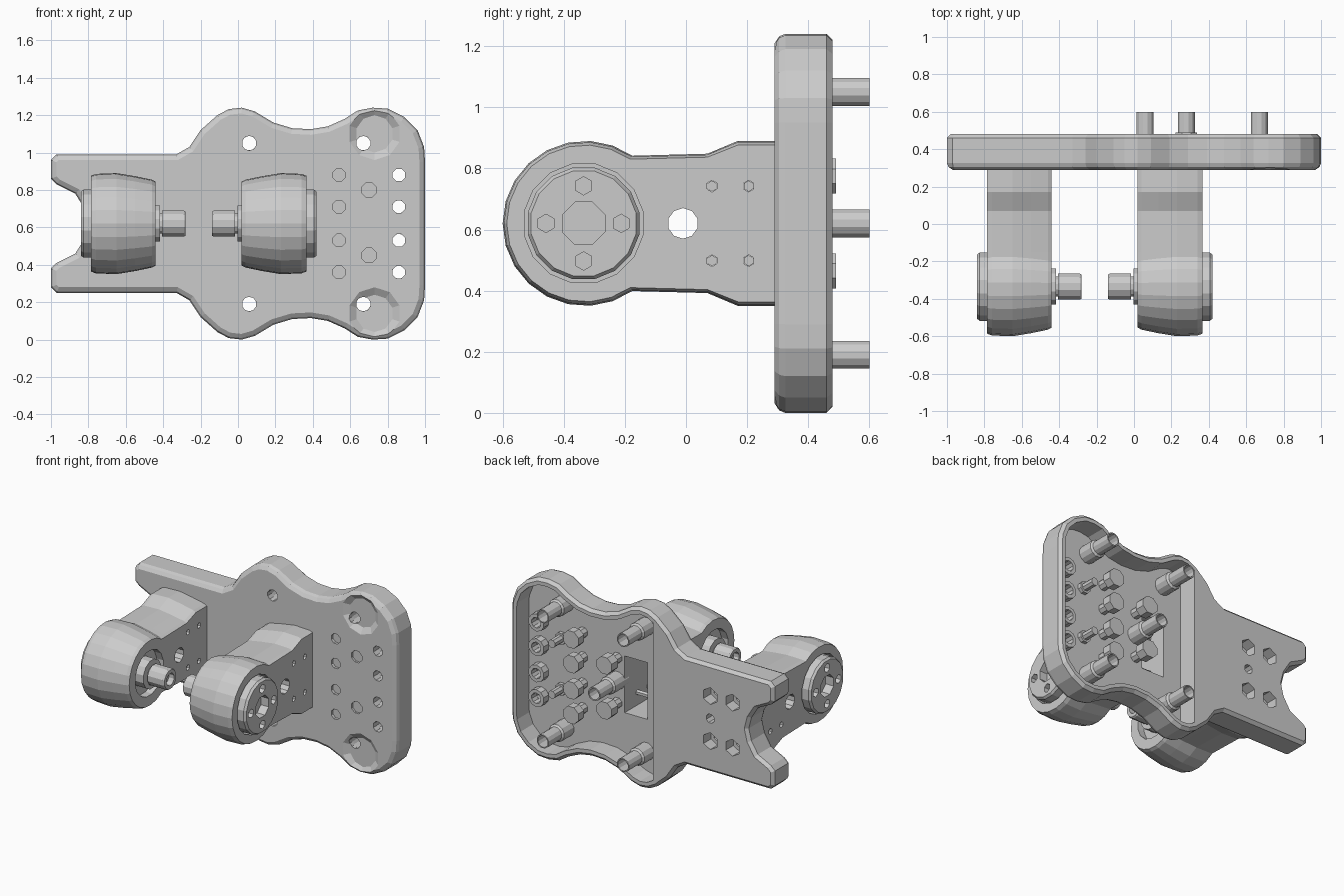
import bpy, bmesh, math
from mathutils import Vector

if "Cube" in bpy.data.objects:
    bpy.data.objects.remove(bpy.data.objects["Cube"])

ZC = 0.62          # height of the horizontal symmetry line
XM = -0.21         # mirror plane between the two arms


def loft(name, rings, wrap=False):
    """Skin rings of points; cap the ends, or wrap last ring to first."""
    bm = bmesh.new()
    vs = [[bm.verts.new(p) for p in r] for r in rings]
    n = len(rings[0])
    for i in range(len(vs) if wrap else len(vs) - 1):
        a, b = vs[i], vs[(i + 1) % len(vs)]
        for j in range(n):
            k = (j + 1) % n
            bm.faces.new((a[j], a[k], b[k], b[j]))
    if not wrap:
        bm.faces.new(vs[0])
        bm.faces.new(vs[-1])
    bmesh.ops.recalc_face_normals(bm, faces=bm.faces)
    me = bpy.data.meshes.new(name)
    bm.to_mesh(me)
    bm.free()
    ob = bpy.data.objects.new(name, me)
    bpy.context.collection.objects.link(ob)
    return ob


def lathe(name, axis, c, prof, n=12, wrap=False):
    """Revolve (radius, position) pairs round an x or y axis through c."""
    rings = []
    for r, t in prof:
        ring = []
        for i in range(n):
            a = 2 * math.pi * (i + 0.5) / n
            p, q = c[0] + r * math.cos(a), c[1] + r * math.sin(a)
            ring.append((t, p, q) if axis == 'x' else (p, t, q))
        rings.append(ring)
    return loft(name, rings, wrap)


def cyl(name, axis, c, r, t0, t1, n=10):
    return lathe(name, axis, c, [(r, t0), (r, t1)], n)


def box(name, x0, x1, y0, y1, z0, z1):
    return loft(name, [[(x0, y, z0), (x1, y, z0), (x1, y, z1), (x0, y, z1)] for y in (y0, y1)])


def cut(ob, cutters):
    """Subtract all cutters, bake the result, remove the cutters."""
    for c in cutters:
        m = ob.modifiers.new("cut", 'BOOLEAN')
        m.operation, m.solver, m.object = 'DIFFERENCE', 'EXACT', c
    dg = bpy.context.evaluated_depsgraph_get()
    me = bpy.data.meshes.new_from_object(ob.evaluated_get(dg))
    ob.modifiers.clear()
    ob.data = me
    for c in cutters:
        bpy.data.objects.remove(c)


def inset(pts, d):
    """Move a clockwise outline inwards by d."""
    out = []
    for i, p in enumerate(pts):
        p = Vector(p)
        e0 = (p - Vector(pts[i - 1])).normalized()
        e1 = (Vector(pts[(i + 1) % len(pts)]) - p).normalized()
        n0, n1 = Vector((e0.y, -e0.x)), Vector((e1.y, -e1.x))
        m = (n0 + n1).normalized()
        out.append(p + m * d / max(0.5, m.dot(n0)))
    return out


# plate outline: upper half, mirrored to the lower half
upper = [(-.80, .62), (-.82, .70), (-.87, .78), (-.97, .83), (-1, .86), (-1, .96), (-.97, .99),
         (-.33, .99), (-.26, 1.03), (-.20, 1.12), (-.11, 1.20), (-.05, 1.232), (.02, 1.24), (.09, 1.22),
         (.19, 1.16), (.29, 1.13), (.39, 1.125), (.48, 1.14), (.57, 1.18), (.64, 1.225), (.72, 1.24),
         (.80, 1.235), (.89, 1.19), (.96, 1.12), (.995, 1.03), (1, .95)]
outline = upper + [(x, 2 * ZC - z) for x, z in upper[:0:-1]]
plate = loft("base_plate", [[(p[0], y, p[1]) for p in inset(outline, d)]
             for y, d in ((.29, .03), (.305, .008), (.325, 0), (.46, 0), (.48, .02))])

# rear pocket, arm opening and holes in the plate
pocket = [p for p in inset(outline, .045) if p[0] > -.12]
OPEN = (.05, .225, .04, .42, .41, .80)
posts = [(x, z) for x in (.06, .67) for z in (.19, 1.05)]
rows = (.36, .53, .71, .88)
cuts = [loft("c", [[(p[0], y, p[1]) for p in pocket] for y in (.345, .6)]), box("c", *OPEN)]
cuts += [cyl("c", 'y', p, .039, .2, .6) for p in posts]
cuts += [cyl("c", 'y', (x, z), .036, .2, .6, 8) for x in (.54, .86) for z in rows]
cuts += [cyl("c", 'y', (.70, z), .042, .2, .6, 8) for z in (.45, .80)]
cuts += [lathe("c", 'y', (.73, z), [(.15, .25), (.14, .29), (.10, .315)], 10) for z in (1.10, .14)]
nuts = [(x, ZC + s * .155) for x in (-.52, -.69) for s in (-1, 1)]
for p in nuts:
    cuts.append(lathe("c", 'y', p, [(.03, .31), (.03, .40), (.058, .40), (.058, .6)], 6))
cuts.append(cyl("c", 'y', (-.52, ZC), .032, .32, .6, 8))
cut(plate, cuts)

# hollow posts with thicker feet behind the plate
for x, z in posts:
    lathe("hollow_post", 'y', (x, z), [(.039, .335), (.06, .335), (.06, .45), (.047, .46),
                                       (.047, .60), (.039, .60)], 12, True)
lathe("center_post", 'y', (.28, ZC), [(.06, .30), (.06, .45), (.047, .46), (.047, .60),
                                      (.038, .60), (.038, .40)], 12)

# bolts, pegs and ring bosses in the pocket
for z in rows:
    lathe("plate_bolt", 'y', (.54, z), [(.036, .31), (.036, .42), (.062, .42), (.062, .48)], 8)
    lathe("ring_boss", 'y', (.86, z), [(.036, .335), (.06, .335), (.06, .40), (.036, .40)], 10, True)
for z in (.45, .80):
    lathe("peg", 'y', (.70, z), [(.042, .305), (.042, .37), (.028, .37), (.028, .46)], 8)
for z in (.465, .775):
    lathe("arm_bolt", 'y', (.28, z), [(.036, .30), (.036, .42), (.062, .42), (.062, .49)], 8)


def arm_section(k):
    """Side silhouette of the arm: round head, neck and flared foot."""
    half = [(.295, .27), (.17, .27), (.07, .228), (-.15, .222)]
    top = [(y, h * k) for y, h in half]
    head = []
    for i in range(17):
        a = math.radians(55 + 250 * i / 16)
        head.append((-.33 + .27 * k * math.cos(a), .27 * k * math.sin(a)))
    return top + head + [(y, -h) for y, h in top[::-1]]


# two mirrored arms; u runs from the inner face to the outer face
CY = -.335
for s, side in ((1, "right"), (-1, "left")):
    def X(u):
        return XM + s * (.23 + u)
    arm = loft(side + "_arm", [[(X(u), y, ZC + h) for y, h in arm_section(k)]
               for u, k in ((0, .83), (.02, .87), (.11, .94), (.21, 1), (.32, .985), (.345, .95))])
    cuts = [cyl("c", 'x', (CY, ZC), .198, X(.29), X(.5), 16),
            cyl("c", 'x', (CY, ZC), .155, X(-.1), X(.05), 16),
            cyl("c", 'x', (-.01, ZC), .05, X(-.1), X(.5), 10)]
    rods = [(y, ZC + t * .122) for y in (.085, .205) for t in (-1, 1)]
    cuts += [cyl("c", 'x', p, .019, X(-.1), X(.5), 6) for p in rods]
    if s > 0:
        cuts.append(box("c", *OPEN))
    cut(arm, cuts)
    for p in rods:
        cyl(side + "_cross_rod", 'x', p, .018, X(.02), X(.325), 6)

    # outer wheel disc with four holes and a centre recess
    disc = lathe(side + "_disc", 'x', (CY, ZC), [(.186, X(.27)), (.186, X(.385)), (.175, X(.40))], 16)
    cuts = [cyl("c", 'x', (CY, ZC), .075, X(.34), X(.5), 8)]
    for dy, dz in ((.123, 0), (-.123, 0), (0, .123), (0, -.123)):
        cuts.append(cyl("c", 'x', (CY + dy, ZC + dz), .03, X(.32), X(.5), 6))
    cut(disc, cuts)

    # stepped axle stub pointing inwards
    lathe(side + "_axle", 'x', (CY, ZC),
          [(.10, X(.06)), (.10, X(-.022)), (.055, X(-.022)), (.055, X(-.035)), (.072, X(-.035)),
           (.072, X(-.15)), (.066, X(-.16)), (.042, X(-.16)), (.042, X(-.12))], 12)
